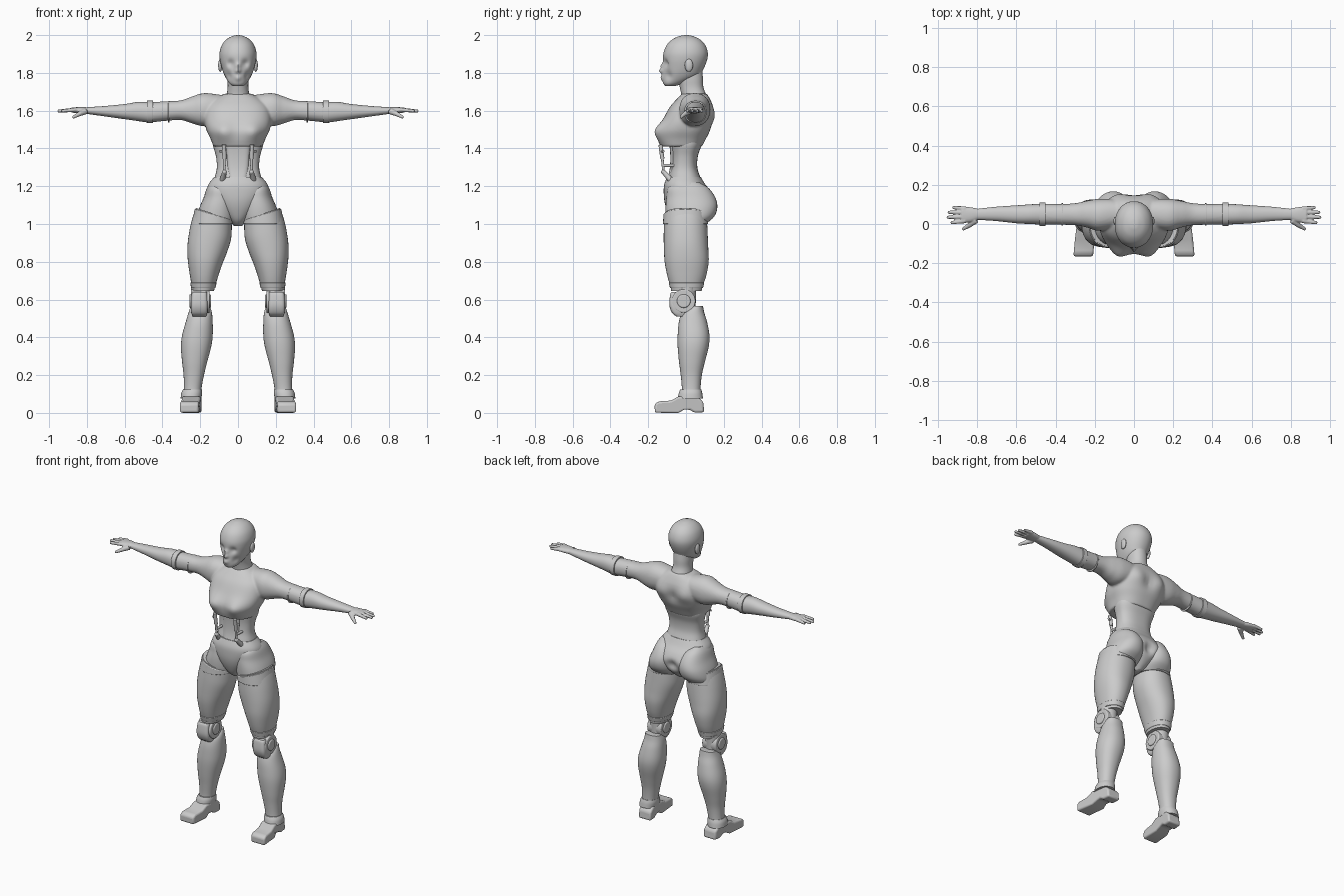
import bpy, bmesh, math
from mathutils import Vector, Matrix


def spow(v, e):
    return math.copysign(abs(v) ** e, v)


def catmull(a, b, c, d, t):
    return tuple(0.5 * (2 * q + (r - p) * t + (2 * p - 5 * q + 4 * r - s) * t * t
                 + (3 * q - p - 3 * r + s) * t ** 3) for p, q, r, s in zip(a, b, c, d))


def loft(bm, secs, axis='z', p=2.2, n=40, steps=5, slope=0.0):
    """Smooth skin over sections (t, a0, a1, b0, b1) stacked along z or x."""
    m = len(secs)
    rows = [catmull(secs[max(i - 1, 0)], secs[i], secs[i + 1], secs[min(i + 2, m - 1)], k / steps)
            for i in range(m - 1) for k in range(steps)] + [secs[-1]]
    rings = []
    for j, (t, a0, a1, b0, b1) in enumerate(rows):
        ring = []
        fade = slope * (1 - j / (len(rows) - 1))
        for k in range(n):
            w = 2 * math.pi * k / n
            da = (a1 - a0) / 2 * spow(math.cos(w), 2 / p)
            a = (a0 + a1) / 2 + da
            b = (b0 + b1) / 2 + (b1 - b0) / 2 * spow(math.sin(w), 2 / p)
            ring.append(bm.verts.new((a, b, t + fade * da) if axis == 'z' else (t, a, b)))
        rings.append(ring)
    for r, s in zip(rings, rings[1:]):
        for k in range(n):
            bm.faces.new((r[k], r[(k + 1) % n], s[(k + 1) % n], s[k]))
    bm.faces.new(rings[0])
    bm.faces.new(rings[-1])


def sym(secs):
    return [(z, -h, h, y0, y1) for z, h, y0, y1 in secs]


def flip(secs):
    return [(-x, a, b, c, d) for x, a, b, c, d in secs]


def bump(bm, c, r, off):
    """Push the surface near a point, on both sides of the body."""
    for x in {c[0], -c[0]}:
        for v in bm.verts:
            w = math.exp(-(v.co - Vector((x, c[1], c[2]))).length_squared / r ** 2)
            v.co += Vector((off[0] * (1 if x > 0 else -1), off[1], off[2])) * w


def tube(bm, p, q, r0, r1, seg=20):
    p, q = Vector(p), Vector(q)
    rot = (q - p).to_track_quat('Z', 'Y').to_matrix().to_4x4()
    bmesh.ops.create_cone(bm, cap_ends=True, segments=seg, radius1=r0, radius2=r1,
                          depth=(q - p).length, matrix=Matrix.Translation((p + q) / 2) @ rot)


def ball(bm, c, s):
    bmesh.ops.create_uvsphere(bm, u_segments=20, v_segments=12, radius=1,
                              matrix=Matrix.Translation(c) @ Matrix.Diagonal((*s, 1)))


def make(name, bm, mirror=False, voxel=0, bevel=0, smooth=4):
    bmesh.ops.recalc_face_normals(bm, faces=bm.faces[:])
    me = bpy.data.meshes.new(name)
    bm.to_mesh(me)
    bm.free()
    me.shade_smooth()
    me.set_sharp_from_angle(angle=math.radians(40))
    ob = bpy.data.objects.new(name, me)
    bpy.context.collection.objects.link(ob)
    if bevel:
        b = ob.modifiers.new("bevel", 'BEVEL')
        b.width, b.segments = bevel, 3
    if mirror:
        ob.modifiers.new("mirror", 'MIRROR').use_mirror_merge = False
    if voxel:
        r = ob.modifiers.new("fuse", 'REMESH')
        r.mode, r.voxel_size, r.use_smooth_shade = 'VOXEL', voxel, True
        s = ob.modifiers.new("relax", 'SMOOTH')
        s.factor, s.iterations = 0.5, smooth
    return ob


# Head with sculpted face
bm = bmesh.new()
loft(bm, sym([(1.73, .026, -.108, -.06), (1.745, .046, -.12, -.01), (1.78, .068, -.124, .065),
              (1.82, .084, -.12, .092), (1.87, .096, -.122, .112), (1.91, .097, -.118, .115),
              (1.95, .084, -.1, .1), (1.98, .058, -.068, .07), (1.996, .026, -.03, .032),
              (2.0, .004, -.004, .004)]), p=2.1, n=72, steps=7)
bump(bm, (.038, -.11, 1.85), .021, (0, .016, 0))
bump(bm, (0, -.125, 1.812), .014, (0, -.026, 0))
bump(bm, (0, -.122, 1.838), .014, (0, -.014, 0))
bump(bm, (0, -.125, 1.773), .016, (0, -.01, 0))
bump(bm, (.055, -.1, 1.785), .025, (-.006, .008, 0))
make("head", bm)
bm = bmesh.new()
ball(bm, (.094, .015, 1.84), (.011, .022, .034))
make("ears", bm, mirror=True)

# Neck
bm = bmesh.new()
loft(bm, sym([(1.62, .085, -.04, .12), (1.67, .065, -.025, .112), (1.72, .055, -.032, .093),
              (1.77, .056, -.045, .09), (1.82, .055, -.05, .085)]))
make("neck", bm)

# Chest shell fused with shoulders and upper arms
bm = bmesh.new()
loft(bm, sym([(1.41, .13, -.135, .085), (1.45, .145, -.145, .105), (1.5, .168, -.145, .13),
              (1.56, .178, -.118, .148), (1.62, .165, -.085, .143), (1.66, .125, -.05, .128),
              (1.69, .07, -.02, .11)]), p=2.5, n=64, steps=6)
bump(bm, (.085, -.15, 1.49), .055, (0, -.03, 0))
bump(bm, (.09, .145, 1.58), .05, (0, .012, 0))
bump(bm, (0, .15, 1.55), .04, (0, -.014, 0))
upper_arm = [(.03, .01, .1, 1.57, 1.675), (.1, -.02, .125, 1.54, 1.685), (.18, -.035, .128, 1.518, 1.693),
             (.24, -.018, .118, 1.532, 1.676), (.3, -.006, .106, 1.55, 1.655),
             (.37, -.004, .102, 1.547, 1.65), (.46, -.003, .104, 1.538, 1.645)]
loft(bm, upper_arm, 'x')
loft(bm, flip(upper_arm), 'x')
make("chest_and_upper_arms", bm, voxel=.007)

# Elbow cuffs and forearms
bm = bmesh.new()
for x0, x1, e in ((.45, .482, .006), (.362, .37, .003)):
    loft(bm, [(x0, -.004 - e, .103 + e, 1.54 - e, 1.647 + e),
              (x1, -.004 - e, .103 + e, 1.54 - e, 1.647 + e)], 'x', steps=2)
make("elbow_cuffs", bm, mirror=True, bevel=.002)
bm = bmesh.new()
loft(bm, [(.47, -.003, .104, 1.536, 1.646), (.53, 0, .1, 1.545, 1.646), (.6, .004, .095, 1.555, 1.635),
          (.7, .015, .088, 1.569, 1.625), (.8, .022, .077, 1.583, 1.618), (.82, .024, .074, 1.586, 1.616)], 'x')
make("forearms", bm, mirror=True)

# Hands
bm = bmesh.new()
loft(bm, [(.79, .024, .076, 1.584, 1.617), (.83, .01, .085, 1.585, 1.619), (.88, .006, .09, 1.59, 1.617)], 'x')
for y0, y1, x1 in ((.016, .006, .935), (.037, .034, .955), (.058, .06, .95), (.079, .084, .925)):
    tube(bm, (.86, y0, 1.605), (x1, y1, 1.598), .012, .008, 12)
tube(bm, (.805, .02, 1.598), (.84, -.006, 1.583), .017, .013, 12)
tube(bm, (.835, -.004, 1.585), (.875, -.028, 1.564), .013, .008, 12)
make("hands", bm, mirror=True, voxel=.004, smooth=3)

# Recessed abdomen, front panel and pistons
bm = bmesh.new()
loft(bm, sym([(1.47, .13, -.09, .09), (1.42, .133, -.08, .083), (1.36, .117, -.074, .063),
              (1.3, .112, -.078, .06), (1.25, .122, -.09, .075), (1.19, .14, -.1, .1)]), p=2.5)
make("abdomen", bm)
bm = bmesh.new()
loft(bm, sym([(1.44, .07, -.09, 0), (1.36, .062, -.083, 0), (1.28, .056, -.088, 0), (1.2, .04, -.112, 0)]), p=4)
make("belly_panel", bm)
bm = bmesh.new()
tube(bm, (.072, -.125, 1.345), (.074, -.135, 1.42), .011, .011)
tube(bm, (.072, -.118, 1.27), (.072, -.127, 1.36), .007, .007)
ball(bm, (.072, -.119, 1.275), (.013, .013, .013))
tube(bm, (.072, -.12, 1.31), (.072, -.05, 1.31), .008, .008)
tube(bm, (.072, -.118, 1.275), (.085, -.07, 1.22), .012, .016)
tube(bm, (.072, -.13, 1.385), (.098, -.12, 1.385), .006, .006)
make("waist_pistons", bm, mirror=True)

# Pelvis shell and hip segments
bm = bmesh.new()
loft(bm, sym([(1.25, .125, -.1, .078), (1.21, .156, -.115, .102), (1.17, .163, -.118, .135),
              (1.12, .14, -.114, .16), (1.07, .1, -.1, .145), (1.02, .05, -.075, .1),
              (.99, .022, -.04, .06)]), p=2.3, n=56)
bump(bm, (0, .16, 1.1), .035, (0, -.03, 0))
make("pelvis", bm)
bm = bmesh.new()
loft(bm, [(1.22, .08, .145, -.05, .07), (1.19, .04, .165, -.095, .12), (1.14, .015, .182, -.104, .155),
          (1.09, .01, .203, -.108, .166), (1.04, .012, .217, -.106, .15), (1.0, .025, .222, -.1, .105)])
make("hips", bm, mirror=True)

# Thighs with a raised upper cuff
bm = bmesh.new()
loft(bm, [(1.055, .034, .223, -.113, .108), (1.0, .033, .242, -.116, .112), (.94, .038, .257, -.118, .115),
          (.87, .058, .267, -.117, .118), (.8, .083, .266, -.113, .12), (.73, .105, .256, -.1, .108),
          (.67, .121, .245, -.083, .088), (.645, .128, .24, -.078, .083)], slope=.32)
make("thighs", bm, mirror=True)
bm = bmesh.new()
loft(bm, [(1.05, .028, .229, -.119, .113), (1.0, .026, .245, -.122, .118)], slope=.3, steps=3)
loft(bm, [(.69, .113, .252, -.092, .097), (.66, .12, .249, -.084, .09)], steps=3)
make("thigh_cuffs", bm, mirror=True, bevel=.004)

# Knee joints and kneecaps
bm = bmesh.new()
tube(bm, (.15, -.012, .592), (.25, -.012, .592), .062, .062, 32)
tube(bm, (.143, -.012, .592), (.257, -.012, .592), .036, .036, 24)
tube(bm, (.2, .005, .54), (.2, .005, .67), .045, .05, 24)
make("knee_joints", bm, mirror=True, bevel=.006)
bm = bmesh.new()
loft(bm, [(.64, .165, .24, -.076, 0), (.625, .163, .246, -.084, 0), (.57, .16, .25, -.088, 0),
          (.53, .162, .247, -.074, 0), (.51, .17, .24, -.05, 0)], p=4.5)
make("kneecaps", bm, mirror=True)

# Calves
bm = bmesh.new()
loft(bm, [(.565, .148, .25, .025, .09), (.53, .138, .262, -.02, .097), (.48, .134, .277, -.038, .112),
          (.41, .134, .296, -.044, .124), (.35, .142, .302, -.044, .12), (.27, .163, .296, -.037, .1),
          (.2, .18, .288, -.028, .084), (.13, .193, .287, -.022, .077), (.08, .196, .292, -.025, .078)])
make("calves", bm, mirror=True)

# Ankle cuffs
bm = bmesh.new()
loft(bm, [(.125, .192, .29, -.03, .08), (.105, .19, .3, -.038, .086), (.075, .194, .304, -.044, .09)])
make("ankle_cuffs", bm, mirror=True)

# Feet: side profile swept across the width, toes turned out
profile = [(-.165, .004), (-.166, .05), (-.145, .064), (-.08, .068), (-.04, .09), (.06, .09),
           (.092, .06), (.096, .006), (.045, .004), (.02, .02), (-.01, .02), (-.04, .003)]
bm = bmesh.new()
sides = []
for s in (-1, 1):
    sides.append([bm.verts.new((.244 - .09 * y + s * (.05 if y < -.03 else .044), y, z)) for y, z in profile])
k = len(profile)
for i in range(k):
    j = (i + 1) % k
    bm.faces.new((sides[0][i], sides[0][j], sides[1][j], sides[1][i]))
for s in sides:
    bm.faces.new(s)
bmesh.ops.translate(bm, verts=bm.verts[:], vec=(0, 0, -.003))
make("feet", bm, mirror=True, bevel=.011)
